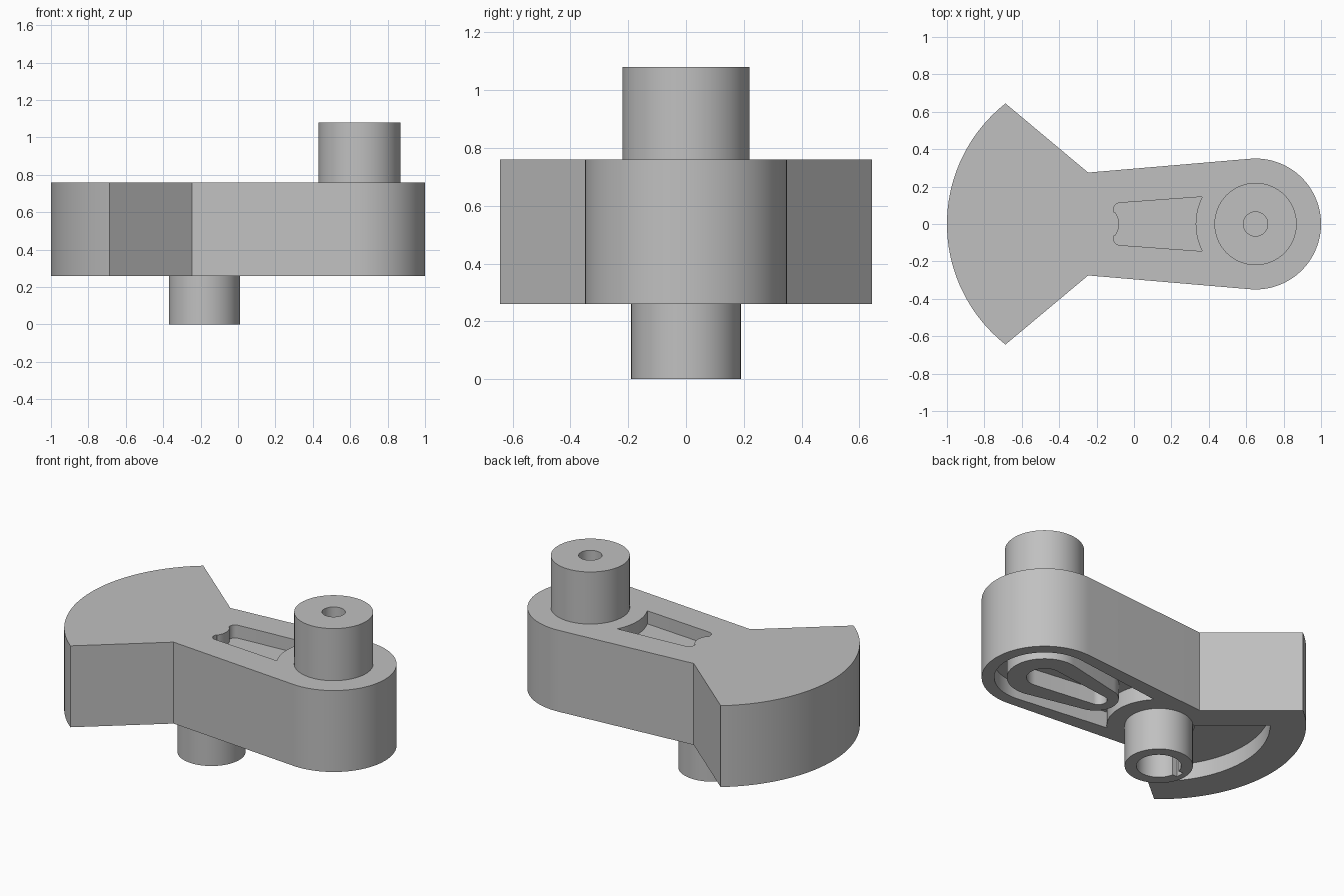
import bpy, bmesh
from math import radians, cos, sin

if "Cube" in bpy.data.objects:
    bpy.data.objects.remove(bpy.data.objects["Cube"])

steel = bpy.data.materials.new("plain grey metal")
steel.use_nodes = True
GREY = (0.53, 0.53, 0.53, 1)
steel.diffuse_color = GREY
steel.node_tree.nodes["Principled BSDF"].inputs["Base Color"].default_value = GREY

PIN_X, BOSS_X = 0.65, -0.18
BOTTOM, TOP = 0.26, 0.76


def arc(cx, r, start, end, n=32, cy=0.0):
    """Points on a circular arc, angles in degrees."""
    angles = [radians(start + (end - start) * i / n) for i in range(n + 1)]
    return [(cx + r * cos(a), cy + r * sin(a)) for a in angles]


def circle(cx, r, n=64):
    return arc(cx, r, 0, 360, n)[:-1]


def tapered_slot(r_pin, x_end, r_end):
    """Rounded outline narrowing from the pin towards the boss."""
    return arc(PIN_X, r_pin, -100, 100) + arc(x_end, r_end, 100, 260)


def prism(name, outline, z0, z1):
    bm = bmesh.new()
    face = bm.faces.new([bm.verts.new((x, y, z0)) for x, y in outline])
    res = bmesh.ops.extrude_face_region(bm, geom=[face])
    top = [v for v in res["geom"] if isinstance(v, bmesh.types.BMVert)]
    bmesh.ops.translate(bm, verts=top, vec=(0, 0, z1 - z0))
    bmesh.ops.recalc_face_normals(bm, faces=bm.faces)
    mesh = bpy.data.meshes.new(name)
    bm.to_mesh(mesh)
    bm.free()
    mesh.materials.append(steel)
    obj = bpy.data.objects.new(name, mesh)
    bpy.context.collection.objects.link(obj)
    return obj


def activate(obj):
    bpy.ops.object.select_all(action="DESELECT")
    obj.select_set(True)
    bpy.context.view_layer.objects.active = obj


def cut(obj, outline, z0, z1):
    cutter = prism("cutter", outline, z0, z1)
    cutter.hide_render = True
    mod = obj.modifiers.new("cut", "BOOLEAN")
    mod.operation = "DIFFERENCE"
    mod.solver = "EXACT"
    mod.object = cutter
    activate(obj)
    bpy.ops.object.modifier_apply(modifier=mod.name)
    bpy.data.objects.remove(cutter)


# Crank web: rounded arm flaring into a counterweight sector
web = prism("crank_web",
            arc(PIN_X, 0.35, -95, 95, 48) + [(-0.245, 0.275)]
            + arc(BOSS_X, 0.82, 128.2, 231.8, 48) + [(-0.245, -0.275)],
            BOTTOM, TOP)

# Shallow top recess, curved around boss and pin, with rounded small corners
recess = (arc(PIN_X, 0.32, 153, 207, 16)
          + arc(-0.075, 0.035, 265, 150, 10, cy=-0.078)
          + arc(BOSS_X, 0.10, -38, 38, 12)
          + arc(-0.075, 0.035, 210, 95, 10, cy=0.078))
cut(web, recess, TOP - 0.08, TOP + 0.1)

# Underside recesses in the arm and in the counterweight
cut(web, arc(PIN_X, 0.28, -95, 95, 40) + arc(BOSS_X, 0.29, 45, -45, 20),
    BOTTOM - 0.1, BOTTOM + 0.1)
cut(web, arc(BOSS_X, 0.62, 140, 220, 40) + arc(BOSS_X, 0.2, 220, 140, 16),
    BOTTOM - 0.1, BOTTOM + 0.1)

# Raised slotted island inside the arm recess
island = prism("underside_island", tapered_slot(0.21, 0.28, 0.13),
               BOTTOM, BOTTOM + 0.11)
cut(island, tapered_slot(0.1, 0.26, 0.05), BOTTOM - 0.1, BOTTOM + 0.1)

# Crank pin with a small bore
pin = prism("crank_pin", circle(PIN_X, 0.22), TOP - 0.02, 1.08)
cut(pin, circle(PIN_X, 0.065), TOP, 1.2)

# Shaft boss with bore and keyway
boss = prism("shaft_boss", circle(BOSS_X, 0.19), 0, BOTTOM + 0.02)
cut(boss, circle(BOSS_X, 0.125), -0.1, BOTTOM)
cut(boss, [(-0.335, -0.025), (-0.25, -0.025), (-0.25, 0.025), (-0.335, 0.025)],
    -0.1, BOTTOM)

for part in (web, island, pin, boss):
    activate(part)
    bpy.ops.object.shade_smooth_by_angle(angle=radians(30))
